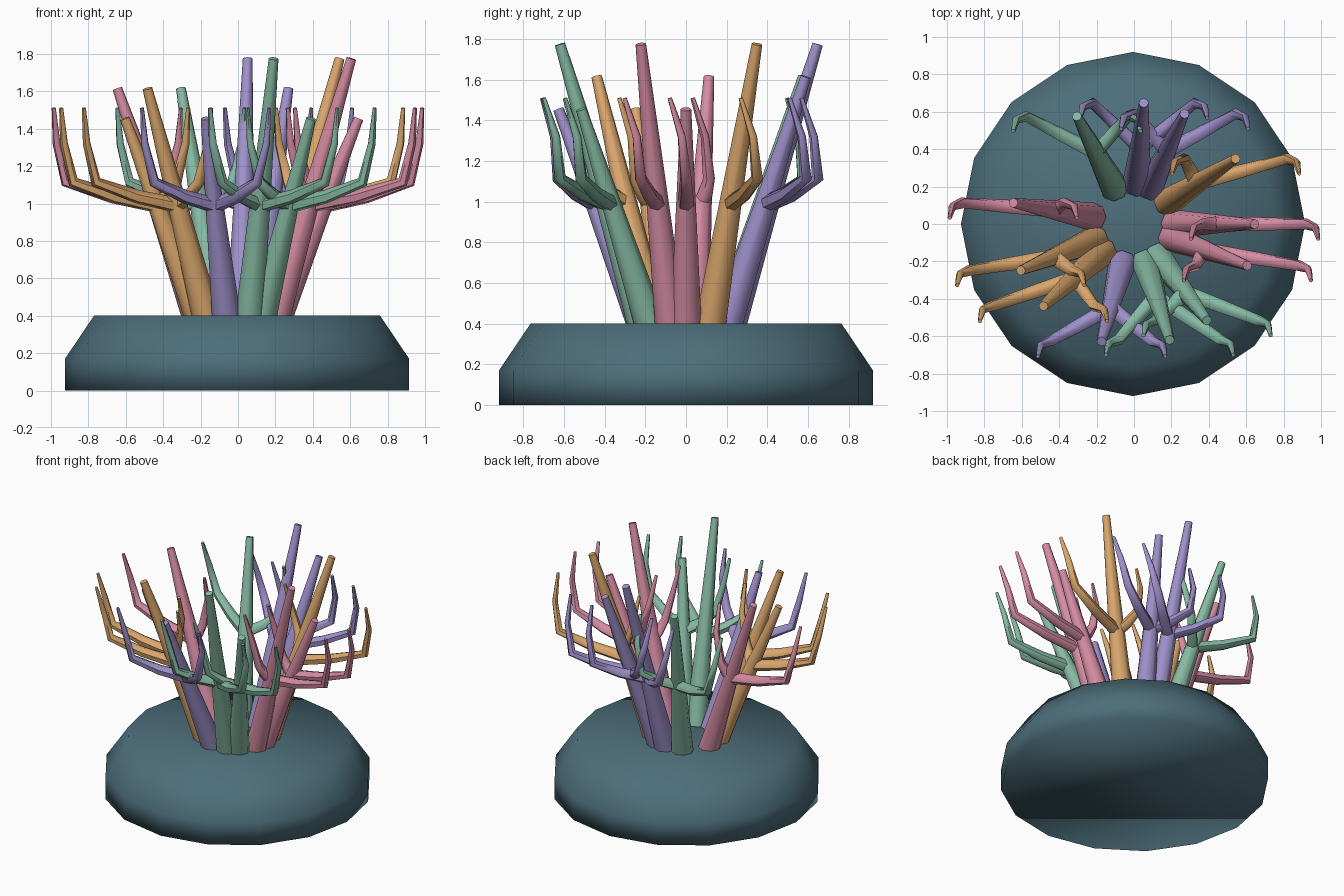
import bpy, bmesh, math
from mathutils import Vector

cube = bpy.data.objects.get("Cube")
if cube:
    bpy.data.objects.remove(cube, do_unlink=True)

CENTRE = Vector((-0.005, 0, 0))


def material(name, rgb):
    m = bpy.data.materials.new(name)
    m.use_nodes = True
    m.diffuse_color = (*rgb, 1)
    m.node_tree.nodes["Principled BSDF"].inputs["Base Color"].default_value = (*rgb, 1)
    return m


teal = material("dark teal", (0.073, 0.155, 0.195))
stalk_colours = [
    material("pink", (0.67, 0.265, 0.37)),
    material("orange", (0.71, 0.39, 0.155)),
    material("purple", (0.35, 0.285, 0.60)),
    material("green", (0.24, 0.49, 0.37)),
]


def sweep(name, path, radii, sides, mat, sharp_angle=math.radians(60)):
    """Capped round tube along a path, with one radius per point."""
    bm = bmesh.new()
    rings = []
    last = len(path) - 1
    for i, (p, r) in enumerate(zip(path, radii)):
        # tangent is the bisector of the neighbouring segments
        t = Vector()
        if i > 0:
            t += (p - path[i - 1]).normalized()
        if i < last:
            t += (path[i + 1] - p).normalized()
        t.normalize()
        if i == 0:
            u = t.orthogonal().normalized()
        else:
            u = (u - t * u.dot(t)).normalized()
        v = t.cross(u)
        angles = [math.tau * k / sides for k in range(sides)]
        rings.append([bm.verts.new(p + r * (u * math.cos(a) + v * math.sin(a)))
                      for a in angles])
    for a, b in zip(rings, rings[1:]):
        for k in range(sides):
            n = (k + 1) % sides
            bm.faces.new((a[k], a[n], b[n], b[k]))
    bm.faces.new(reversed(rings[0]))
    bm.faces.new(rings[-1])
    mesh = bpy.data.meshes.new(name)
    bm.to_mesh(mesh)
    bm.free()
    mesh.materials.append(mat)
    obj = bpy.data.objects.new(name, mesh)
    bpy.context.collection.objects.link(obj)
    bpy.ops.object.select_all(action="DESELECT")
    obj.select_set(True)
    bpy.context.view_layer.objects.active = obj
    bpy.ops.object.shade_smooth_by_angle(angle=sharp_angle)
    return obj


# Rock base: sixteen-sided drum with a sloped shoulder
base_path = [CENTRE + Vector((0, 0, z)) for z in (0, 0.17, 0.4)]
sweep("rock_base", base_path, (0.92, 0.92, 0.765), 16, teal, math.pi)

# Leaning stalks placed by the golden angle, each with two upturned arms
for i in range(12):
    angle = math.radians(-137.5 * i)
    outward = Vector((math.cos(angle), math.sin(angle), 0))
    mat = stalk_colours[i % 4]
    foot = CENTRE + outward * 0.22 + Vector((0, 0, 0.39))
    tip = CENTRE + outward * 0.65 + Vector((0, 0, 1.455 + 0.16 * (i % 3)))
    sweep(f"stalk_{i + 1}", [foot, tip], (0.077, 0.026), 8, mat)

    joint = foot.lerp(tip, (0.99 - foot.z) / (tip.z - foot.z))
    for side, label in ((1, "left"), (-1, "right")):
        def bend(x, y, z):
            return Vector((tip.x + side * x, tip.y + y, z))
        elbow = bend(0.275, 0.0, 1.115)
        middle = joint.lerp(elbow, 0.5) - Vector((0, 0, 0.015))
        path = [joint, middle, elbow, bend(0.325, -0.02, 1.32), bend(0.34, -0.08, 1.51)]
        sweep(f"{label}_arm_{i + 1}", path, (0.042, 0.037, 0.03, 0.021, 0.011), 6, mat)
